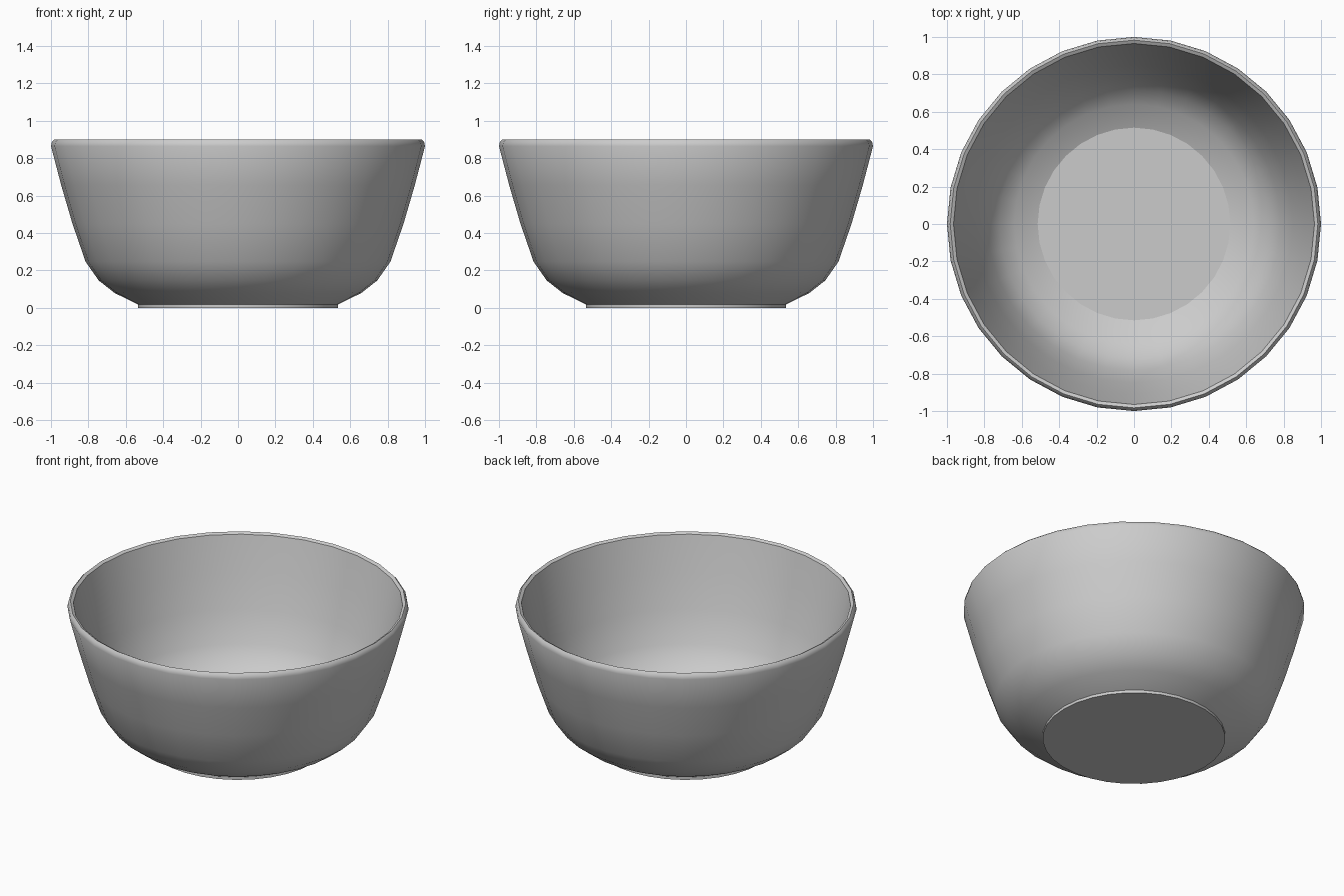
import bpy
import bmesh
import math

if "Cube" in bpy.data.objects:
    bpy.data.objects.remove(bpy.data.objects["Cube"])

# Plain grey glaze
grey = bpy.data.materials.new("plain_grey")
grey.use_nodes = True
colour = (0.6, 0.6, 0.6, 1)
grey.diffuse_color = colour
grey.node_tree.nodes["Principled BSDF"].inputs["Base Color"].default_value = colour

SIDES = 32
# Radius and height: foot, outer wall, rounded rim, inner wall, inner floor
profile = [
    (0.535, 0.0), (0.535, 0.018), (0.66, 0.08), (0.745, 0.147), (0.815, 0.247),
    (0.885, 0.45), (0.945, 0.655), (1.0, 0.865), (0.995, 0.888), (0.983, 0.9),
    (0.965, 0.89), (0.91, 0.665), (0.85, 0.46), (0.783, 0.265), (0.72, 0.172),
    (0.64, 0.108), (0.515, 0.05),
]


def ring(bm, radius, height):
    angles = [math.tau * i / SIDES for i in range(SIDES)]
    return [bm.verts.new((radius * math.cos(a), radius * math.sin(a), height))
            for a in angles]


# Bowl: rings bridged into walls, closed by the base and the inner floor
bm = bmesh.new()
rings = [ring(bm, r, z) for r, z in profile]
for low, high in zip(rings, rings[1:]):
    for i in range(SIDES):
        j = (i + 1) % SIDES
        bm.faces.new((low[i], low[j], high[j], high[i]))
bm.faces.new(reversed(rings[0]))
bm.faces.new(rings[-1])
bmesh.ops.recalc_face_normals(bm, faces=bm.faces)
mesh = bpy.data.meshes.new("bowl")
bm.to_mesh(mesh)
bm.free()
mesh.materials.append(grey)
bowl = bpy.data.objects.new("bowl", mesh)
bpy.context.collection.objects.link(bowl)

# Smooth walls, with crisp edges at the foot, floor and rim
bpy.ops.object.select_all(action="DESELECT")
bowl.select_set(True)
bpy.context.view_layer.objects.active = bowl
bpy.ops.object.shade_smooth_by_angle(angle=math.radians(40))
# The floor meets the wall at a shallow angle, so keep it flat and sharp
for face in mesh.polygons:
    if len(face.vertices) > 4:
        face.use_smooth = False
